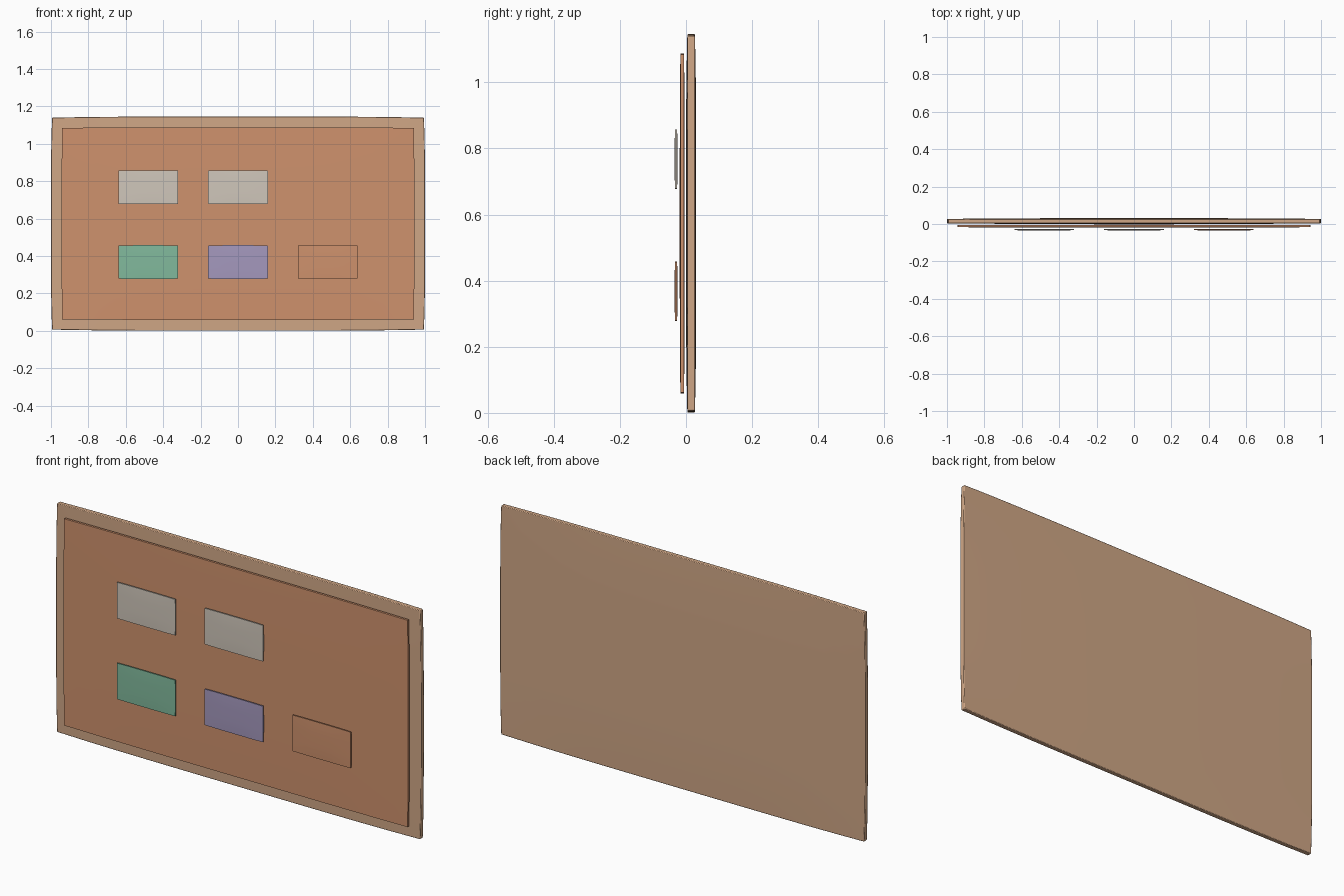
import bpy, bmesh

if "Cube" in bpy.data.objects:
    bpy.data.objects.remove(bpy.data.objects["Cube"])


def material(name, rgb):
    m = bpy.data.materials.new(name)
    lin = [((c / 255 + 0.055) / 1.055) ** 2.4 for c in rgb]
    m.diffuse_color = (*lin, 1)
    m.use_nodes = True
    m.node_tree.nodes["Principled BSDF"].inputs["Base Color"].default_value = m.diffuse_color
    return m


wood = material("light wood", (208, 167, 134))
cork = material("terracotta cork", (207, 146, 109))
paper = material("off white paper", (208, 199, 187))
green = material("sage green", (130, 186, 157))
violet = material("soft violet", (165, 153, 190))


def slab(name, mat, x, y, z, bulge, n=12):
    """Thin box between the given limits, its faces swelling gently outward by bulge."""
    lim = (x, y, z)
    mid = [(a + b) / 2 for a, b in lim]
    half = [(b - a) / 2 for a, b in lim]
    bm = bmesh.new()
    bmesh.ops.create_cube(bm, size=2)
    long_edges = [e for e in bm.edges
                  if abs(e.verts[0].co.y - e.verts[1].co.y) < 1e-6]
    bmesh.ops.subdivide_edges(bm, edges=long_edges, cuts=n - 1, use_grid_fill=True)
    for v in bm.verts:
        p = v.co.copy()
        fx, fz = 1 - p.x ** 4, 1 - p.z ** 4
        swell = (p.x * fz * bulge[0], p.y * fx * fz * bulge[1], p.z * fx * bulge[2])
        for i in range(3):
            v.co[i] = mid[i] + p[i] * half[i] + swell[i]
    bmesh.ops.recalc_face_normals(bm, faces=bm.faces)
    me = bpy.data.meshes.new(name)
    bm.to_mesh(me)
    bm.free()
    me.materials.append(mat)
    ob = bpy.data.objects.new(name, me)
    bpy.context.collection.objects.link(ob)
    bpy.context.view_layer.objects.active = ob
    ob.select_set(True)
    bpy.ops.object.shade_smooth_by_angle(angle=0.6)
    ob.select_set(False)
    return ob


# Backing board and raised front panel
board = slab("backing_board", wood, (-0.994, 0.994), (0.004, 0.027), (0.007, 1.14),
             (0.006, 0.004, 0.006))
bev = board.modifiers.new("soft_edges", "BEVEL")
bev.width = 0.003
bev.segments = 2
slab("front_panel", cork, (-0.94, 0.94), (-0.017, -0.006), (0.062, 1.085),
     (0.003, 0.002, 0.003))

# Cards: column, row, colour
for col, row, mat in ((-1, 1, paper), (0, 1, paper),
                      (-1, 0, green), (0, 0, violet), (1, 0, cork)):
    cx, cz = col * 0.48, 0.368 + row * 0.4
    slab(f"card_{col + 2}_{row + 1}", mat, (cx - 0.159, cx + 0.159),
         (-0.033, -0.027), (cz - 0.089, cz + 0.089), (0.001, 0.0015, 0.001), 6)
